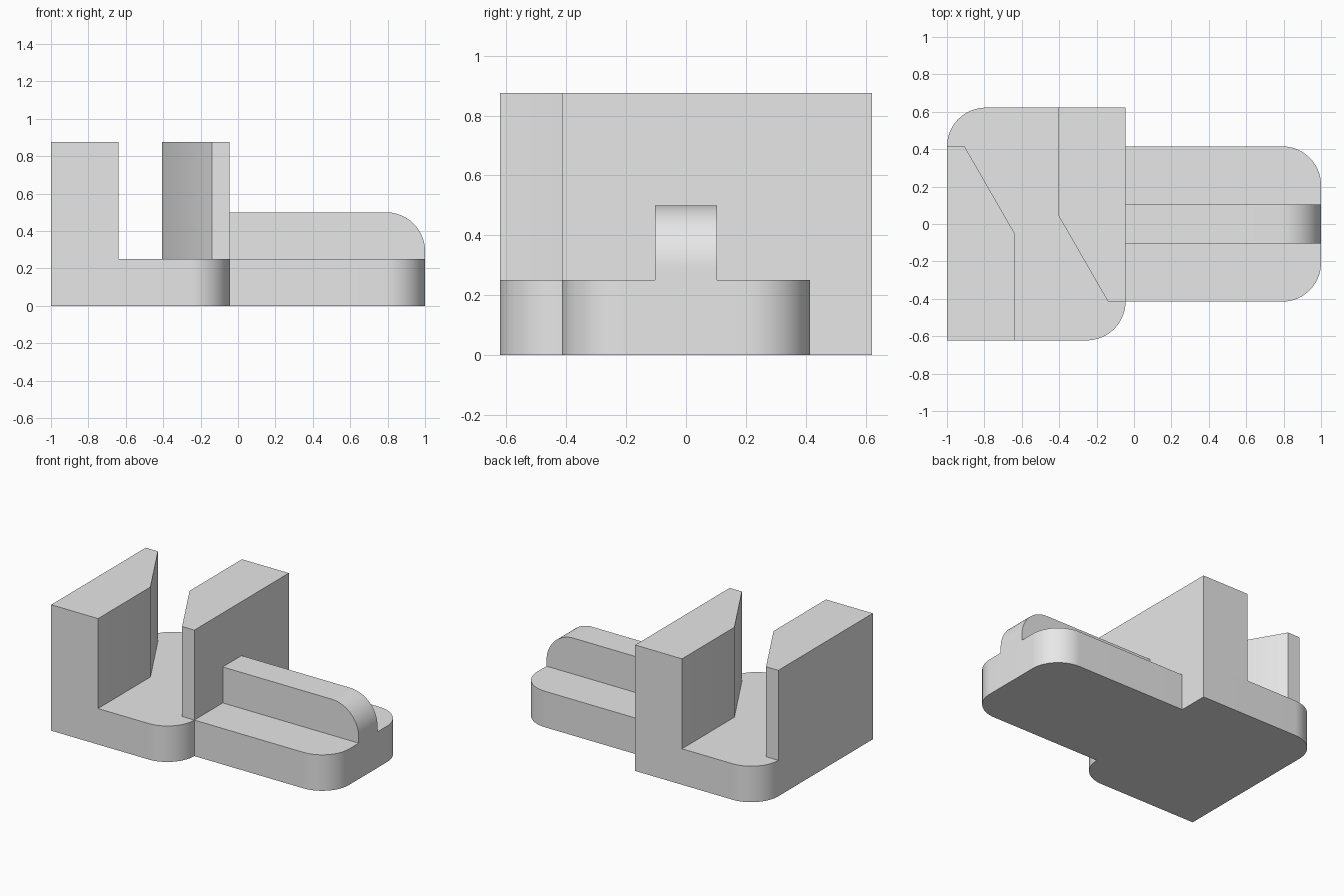
import bpy
import math
from mathutils import Vector

cube = bpy.data.objects.get("Cube")
if cube:
    bpy.data.objects.remove(cube, do_unlink=True)

# Single plain grey material
GREY = (0.8, 0.8, 0.8, 1.0)
grey = bpy.data.materials.new("light grey")
grey.use_nodes = True
grey.diffuse_color = GREY
grey.node_tree.nodes["Principled BSDF"].inputs["Base Color"].default_value = GREY

# Shared dimensions
LEFT, MID, RIGHT = -1.0, -0.045, 1.0
HALF_DEPTH = 0.622
ARM = 0.415
RIB = 0.103
BASE_H, RIB_H, JAW_H = 0.25, 0.5, 0.875
R = 0.208


def outline(corners, steps=24):
    """Expand (x, y, radius) corners of a square-cornered outline into points."""
    points = []
    for i, (x, y, r) in enumerate(corners):
        p = Vector((x, y))
        if not r:
            points.append(p)
            continue
        to_prev = (Vector(corners[i - 1][:2]) - p).normalized() * r
        to_next = (Vector(corners[(i + 1) % len(corners)][:2]) - p).normalized() * r
        center = p + to_prev + to_next
        for s in range(steps + 1):
            a = s / steps * math.pi / 2
            points.append(center - to_next * math.cos(a) - to_prev * math.sin(a))
    return points


def extrude(name, corners, low, high, place=lambda u, v, w: (u, v, w)):
    """Make a prism from a counter-clockwise outline."""
    pts = outline(corners)
    n = len(pts)
    verts = [place(p.x, p.y, w) for w in (low, high) for p in pts]
    faces = [list(range(n))[::-1], list(range(n, 2 * n))]
    faces += [(i, (i + 1) % n, (i + 1) % n + n, i + n) for i in range(n)]
    mesh = bpy.data.meshes.new(name)
    mesh.from_pydata(verts, [], faces)
    mesh.materials.append(grey)
    obj = bpy.data.objects.new(name, mesh)
    bpy.context.collection.objects.link(obj)
    bpy.ops.object.select_all(action="DESELECT")
    obj.select_set(True)
    bpy.context.view_layer.objects.active = obj
    bpy.ops.object.shade_smooth_by_angle(angle=math.radians(30))
    return obj


# Base block with two opposite rounded corners
extrude("base_plate", [(LEFT, -HALF_DEPTH, 0), (MID, -HALF_DEPTH, R),
                       (MID, HALF_DEPTH, 0), (LEFT, HALF_DEPTH, R)], 0, BASE_H)

# Arm reaching out with a rounded end
extrude("arm_plate", [(MID, -ARM, 0), (RIGHT, -ARM, R),
                      (RIGHT, ARM, R), (MID, ARM, 0)], 0, BASE_H)

# Two chamfered jaws, each the other turned half round about the base centre
jaw = [(LEFT, -HALF_DEPTH), (-0.64, -HALF_DEPTH), (-0.64, -0.047),
       (-0.906, ARM), (LEFT, ARM)]
for name, turn in (("right_jaw", False), ("left_jaw", True)):
    corners = [(LEFT + MID - x, -y, 0) if turn else (x, y, 0) for x, y in jaw]
    extrude(name, corners, BASE_H, JAW_H)

# Centre rib with a rounded top end
extrude("centre_rib", [(MID, BASE_H, 0), (RIGHT, BASE_H, 0),
                       (RIGHT, RIB_H, R), (MID, RIB_H, 0)],
        -RIB, RIB, lambda u, v, w: (u, -w, v))
